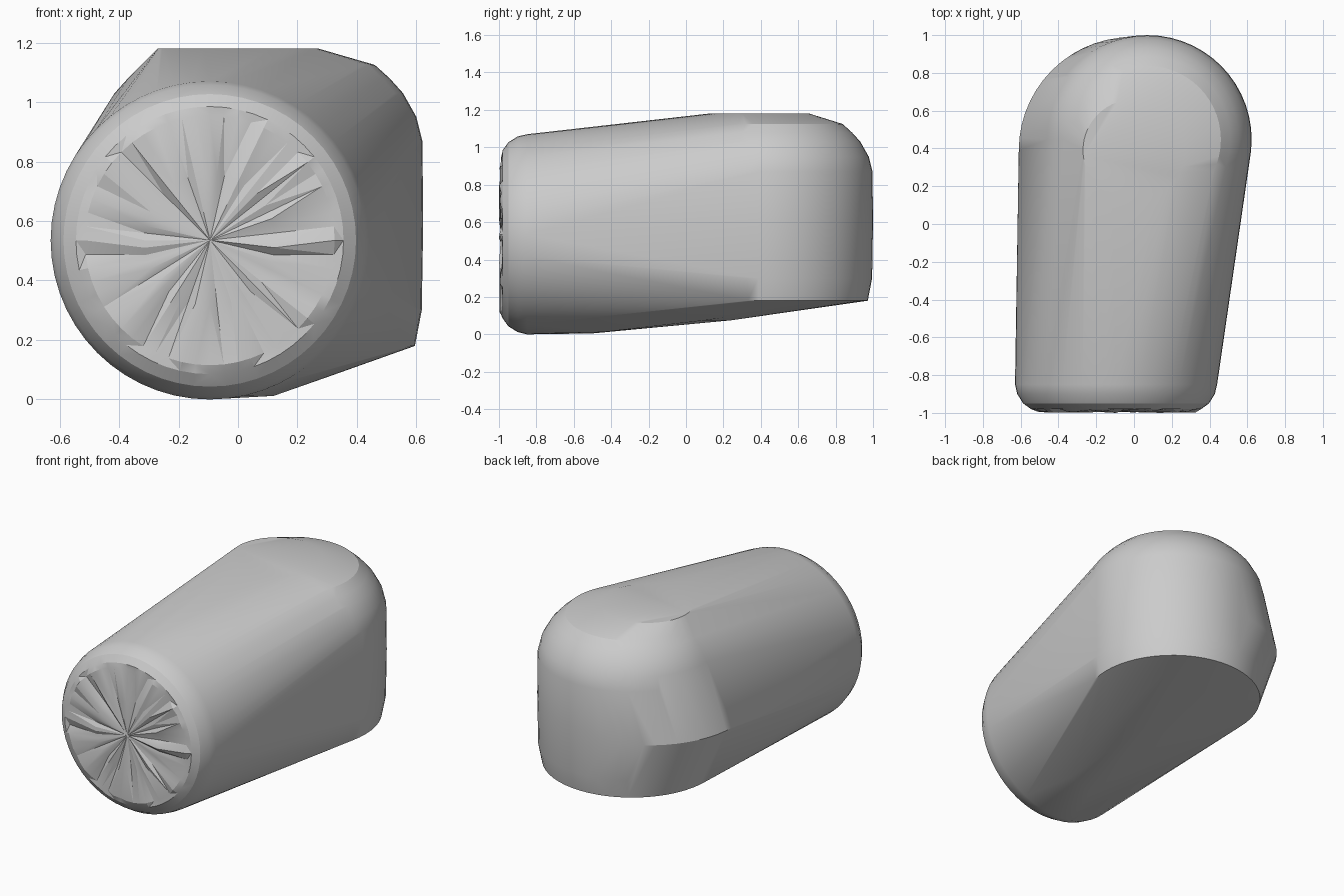
import bpy
import bmesh
import random
from math import sin, cos, pi

random.seed(4)
SEGMENTS = 56

if "Cube" in bpy.data.objects:
    bpy.data.objects.remove(bpy.data.objects["Cube"])

bm = bmesh.new()


def front_ring(y, radius):
    # Upright circle around the long axis
    for i in range(SEGMENTS):
        a = 2 * pi * i / SEGMENTS
        bm.verts.new((-0.095 + radius * cos(a), y, 0.535 + radius * sin(a)))


def back_ring(x, y, z, radius):
    # Level circle around the vertical axis of the domed end
    for i in range(SEGMENTS):
        a = 2 * pi * i / SEGMENTS
        bm.verts.new((x + radius * cos(a), y + radius * sin(a), z))


# Round front end with a softened rim
for y, radius in ((-0.85, 0.535), (-0.9, 0.523), (-0.95, 0.492), (-0.98, 0.45)):
    front_ring(y, radius)

# Domed back end: flat crown, shoulder and near-vertical wall
back_ring(0.0, 0.39, 1.18, 0.27)
for z, radius in ((1.125, 0.39), (1.08, 0.44), (1.03, 0.485), (0.95, 0.53),
                  (0.87, 0.55), (0.6, 0.553), (0.3, 0.548), (0.18, 0.525)):
    back_ring(0.07, 0.447, z, radius)

# Wider belly that fills the side
back_ring(-0.01, 0.39, 0.55, 0.6)

# Shallow keel under the body
for co in ((0.3, 0.1, 0.075), (0.1, 0.24, 0.075), (-0.1, 0.24, 0.08),
           (0.12, -0.45, 0.012), (-0.08, -0.5, 0.005)):
    bm.verts.new(co)

# Stretch one skin over all the sections
hull = bmesh.ops.convex_hull(bm, input=bm.verts[:])
loose = [v for v in bm.verts if not v.link_faces]
bmesh.ops.delete(bm, geom=loose, context="VERTS")
bmesh.ops.recalc_face_normals(bm, faces=bm.faces[:])

# Crumpled front cap
cap = [f for f in bm.faces if all(v.co.y < -0.975 for v in f.verts)]
cap = bmesh.ops.dissolve_faces(bm, faces=cap)["region"]
for thickness in (0.03, 0.2):
    bmesh.ops.inset_individual(bm, faces=cap, thickness=thickness)
    for v in cap[0].verts:
        v.co.y = random.uniform(-1.0, -0.975)
bmesh.ops.poke(bm, faces=cap)
bmesh.ops.triangulate(bm, faces=[f for f in bm.faces if len(f.verts) > 3])

mesh = bpy.data.meshes.new("rounded_body")
bm.to_mesh(mesh)
bm.free()
body = bpy.data.objects.new("rounded_body", mesh)
bpy.context.collection.objects.link(body)

bpy.ops.object.select_all(action="DESELECT")
body.select_set(True)
bpy.context.view_layer.objects.active = body
bpy.ops.object.shade_smooth_by_angle(angle=pi / 9)
